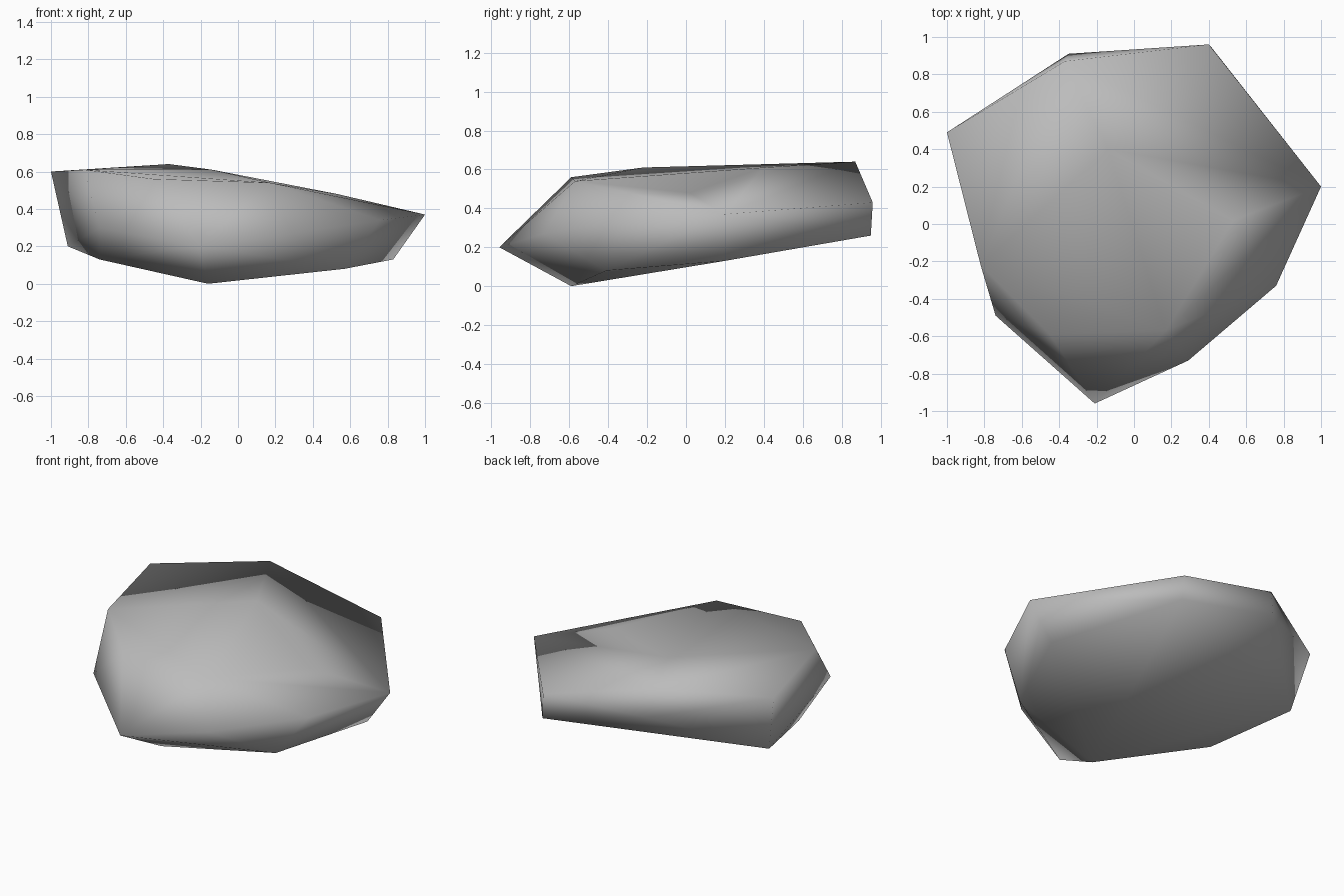
import bpy
import bmesh

cube = bpy.data.objects.get("Cube")
if cube:
    bpy.data.objects.remove(cube, do_unlink=True)

# Stone colour
stone = bpy.data.materials.new("stone_grey")
stone.use_nodes = True
colour = (0.5, 0.5, 0.5, 1)
stone.diffuse_color = colour
shader = stone.node_tree.nodes["Principled BSDF"]
shader.inputs["Base Color"].default_value = colour
shader.inputs["Roughness"].default_value = 0.8

# Corners of the boulder, upper rim first, then girdle, then underside
upper = [(-1, .49, .6), (-.37, .87, .64), (-.14, .4, .61), (.53, .02, .48),
         (.17, -.57, .54), (-.45, -.59, .56), (-.82, -.22, .61)]
girdle = [(.4, .96, .43), (1, .2, .37), (.76, -.33, .34), (.29, -.73, .27),
          (-.21, -.96, .2), (-.74, -.49, .3), (-.35, .91, .45)]
under = [(.41, .95, .26), (.83, .2, .13), (.57, -.41, .08),
         (-.16, -.59, 0), (-.74, -.15, .13), (-.91, .41, .2)]

# Wrap the corners in a faceted skin
bm = bmesh.new()
for corner in upper + girdle + under:
    bm.verts.new(corner)
hull = bmesh.ops.convex_hull(bm, input=bm.verts)
loose = [v for v in bm.verts if not v.link_faces]
bmesh.ops.delete(bm, geom=loose, context='VERTS')
bmesh.ops.recalc_face_normals(bm, faces=bm.faces)
for face in bm.faces:
    face.smooth = True

mesh = bpy.data.meshes.new("boulder")
bm.to_mesh(mesh)
bm.free()
mesh.materials.append(stone)
boulder = bpy.data.objects.new("boulder", mesh)
bpy.context.collection.objects.link(boulder)
